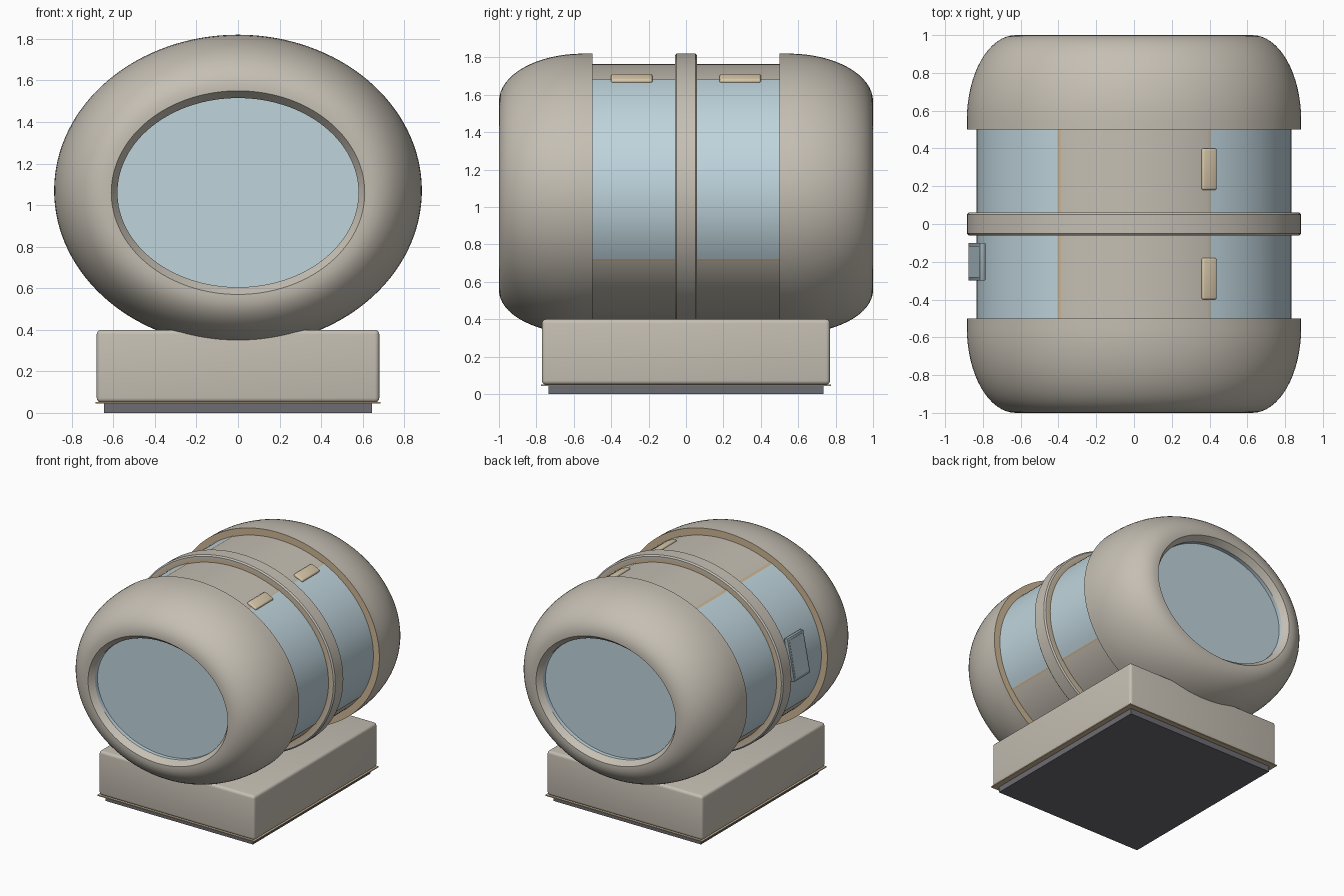
import bpy, bmesh, math
from mathutils import Matrix

cube = bpy.data.objects.get("Cube")
if cube:
    bpy.data.objects.remove(cube, do_unlink=True)

# Materials
def material(name, rgb):
    m = bpy.data.materials.new(name)
    m.use_nodes = True
    m.diffuse_color = (*rgb, 1)
    m.node_tree.nodes["Principled BSDF"].inputs["Base Color"].default_value = (*rgb, 1)
    return m

BEIGE = material("warm_beige", (0.56, 0.52, 0.45))
BLUE = material("pale_blue_glass", (0.52, 0.66, 0.72))
TAN = material("tan_trim", (0.60, 0.46, 0.29))
CREAM = material("cream_latch", (0.70, 0.58, 0.40))
DARK = material("dark_rubber", (0.15, 0.15, 0.17))
STEEL = material("steel_blue", (0.34, 0.42, 0.46))

CZ = 1.07            # barrel axis height
RX, RZ = 0.83, 0.695  # barrel radii
STEP = 0.055         # how far caps and band stand proud
SEGMENTS = 128


def finish(name, bm, mats):
    mesh = bpy.data.meshes.new(name)
    bm.to_mesh(mesh)
    bm.free()
    for m in mats:
        mesh.materials.append(m)
    obj = bpy.data.objects.new(name, mesh)
    bpy.context.collection.objects.link(obj)
    bpy.ops.object.select_all(action="DESELECT")
    obj.select_set(True)
    bpy.context.view_layer.objects.active = obj
    bpy.ops.object.shade_smooth_by_angle(angle=math.radians(30))
    return obj


def around(y, off=0.0):
    """Row of the barrel section, pushed out by off."""
    return (y, RX + off, RZ + off, CZ)


def loft(name, rows, mats, row_mats=None, side=1, arc=None, cap_mat=None):
    """Skin elliptical rows (y, rx, rz, cz); arc is a degree range or None for a full turn."""
    bm = bmesh.new()
    start, end = arc or (0, 360)
    n = SEGMENTS if arc is None else max(2, int((end - start) / 3))
    count = n if arc is None else n + 1
    rings = []
    for y, rx, rz, cz in rows:
        ring = []
        for j in range(count):
            t = math.radians(start + (end - start) * j / n)
            ring.append(bm.verts.new((rx * math.cos(t), side * y, cz + rz * math.sin(t))))
        rings.append(ring)
    for i in range(len(rings) - 1):
        for j in range(n):
            k = (j + 1) % count
            quad = [rings[i][j], rings[i + 1][j], rings[i + 1][k], rings[i][k]]
            f = bm.faces.new(quad if side > 0 else quad[::-1])
            f.material_index = row_mats[i] if row_mats else 0
    if cap_mat is not None:
        last = rings[-1]
        f = bm.faces.new(last[::-1] if side > 0 else last)
        f.material_index = cap_mat
    return finish(name, bm, mats)


def box(name, size, center, mat, bevel=0.0, tilt=0.0, segments=3):
    """Bevelled box, tilted about the y axis."""
    bm = bmesh.new()
    bmesh.ops.create_cube(bm, size=1)
    bmesh.ops.scale(bm, vec=size, verts=bm.verts)
    if bevel:
        bmesh.ops.bevel(bm, geom=bm.edges[:], offset=bevel, segments=segments,
                        profile=0.5, affect="EDGES")
    bm.transform(Matrix.Translation(center) @ Matrix.Rotation(tilt, 4, "Y"))
    return finish(name, bm, [mat])


# Barrel body
loft("barrel_shell", [around(-0.5), around(0.5)], [BEIGE])

# Raised centre band with tan seals on both faces
H = 0.06
loft("centre_band",
     [around(-H), around(-H, 0.025), around(-H, STEP - 0.01), around(0.01 - H, STEP),
      around(H - 0.01, STEP), around(H, STEP - 0.01), around(H, 0.025), around(H)],
     [BEIGE, TAN], row_mats=[1, 0, 0, 0, 0, 0, 1])

# Rounded end caps with recessed oval windows
TOP = 0.55
for side, label in ((-1, "front"), (1, "back")):
    rows = [around(0.5), around(0.5, STEP)]
    for i in range(17):
        a = math.radians(90) * i / 16
        c = math.cos(a)
        rows.append((TOP + (1 - TOP) * math.sin(a),
                     0.625 + 0.26 * c, 0.505 + 0.245 * c, CZ - 0.01 * (1 - c)))
    rows += [(1.0, 0.61, 0.49, 1.06), (0.955, 0.58, 0.455, 1.06), (0.925, 0.58, 0.455, 1.06)]
    mats = [1] + [0] * (len(rows) - 3) + [2]
    loft(label + "_end_cap", rows, [BEIGE, TAN, BLUE], row_mats=mats, side=side, cap_mat=2)

# Side windows with thin trim along their upper and lower edges
LOW, HIGH = -30.2, 61.2
for y0, y1, end in ((-0.5, -H, "front"), (H, 0.5, "back")):
    for left in (True, False):
        label = end + ("_left" if left else "_right")
        strips = [("window", LOW, HIGH, 0.003, BLUE),
                  ("upper_trim", HIGH - 0.3, HIGH + (0.5 if left else 1.2), 0.004, TAN),
                  ("lower_trim", LOW - 0.7, LOW + 0.4, 0.004, TAN)]
        for part, a0, a1, off, mat in strips:
            arc = (a0, a1) if left else (180 - a1, 180 - a0)
            loft(label + "_" + part, [around(y0, off), around(y1, off)], [mat], arc=arc)

# Latches on the upper left edge
for y, label in ((-0.29, "front"), (0.29, "back")):
    box(label + "_latch", (0.085, 0.22, 0.028), (0.397, y, 1.685), CREAM,
        bevel=0.011, tilt=math.radians(25))

# Control panel on the right side
TILT = math.radians(10.8)
box("control_panel_frame", (0.03, 0.2, 0.33), (-0.832, -0.2, 1.185), STEEL, bevel=0.004, tilt=TILT)
box("control_panel_face", (0.006, 0.165, 0.29), (-0.846, -0.2, 1.188), BLUE, tilt=TILT)

# Stand
box("base_block", (1.36, 1.54, 0.35), (0, 0, 0.225), BEIGE, bevel=0.022, segments=4)
box("base_trim", (1.37, 1.55, 0.008), (0, 0, 0.048), TAN)
box("base_sole", (1.29, 1.47, 0.046), (0, 0, 0.023), DARK)
